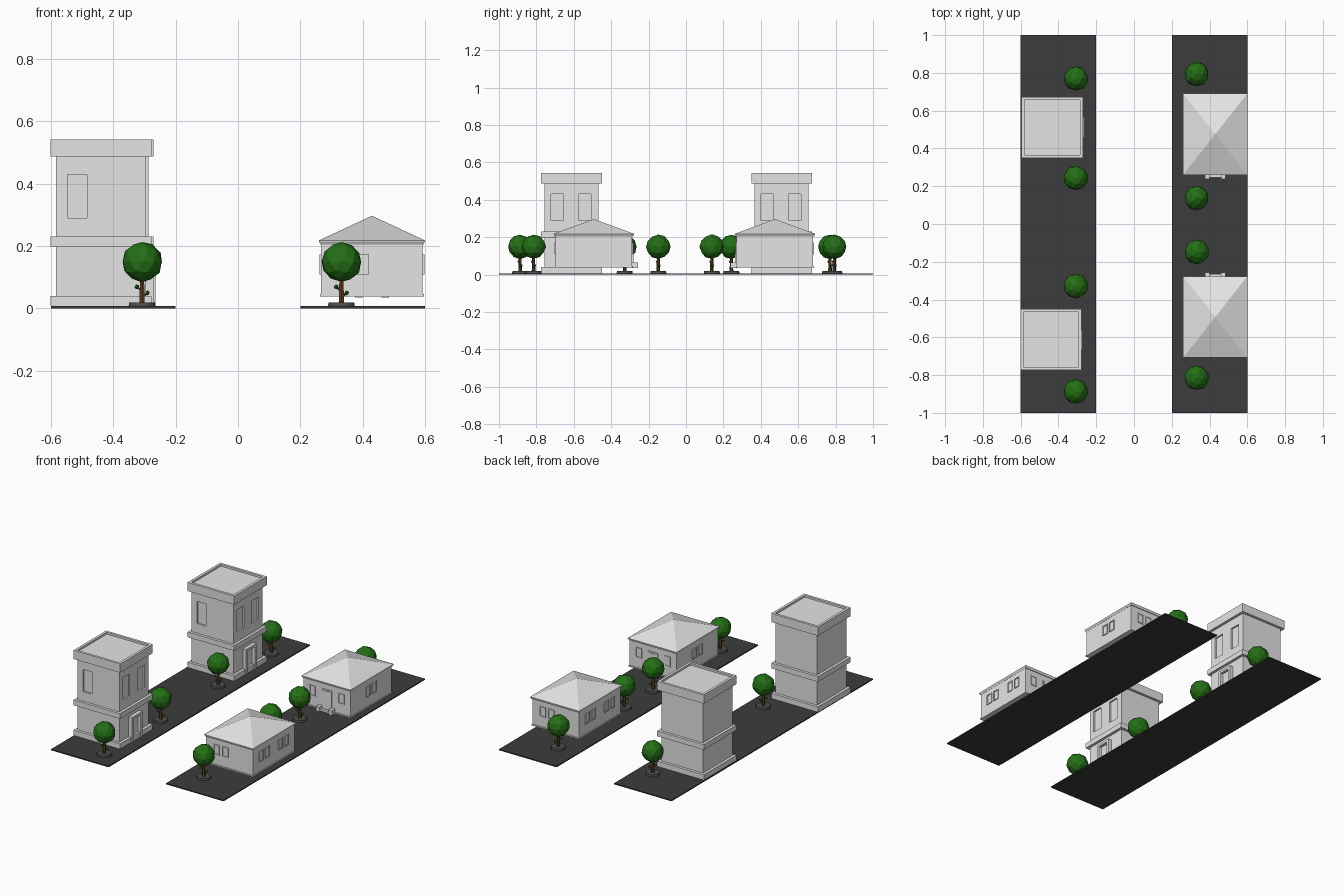
import bpy, bmesh, math, random
from mathutils import Matrix, Vector

if "Cube" in bpy.data.objects:
    bpy.data.objects.remove(bpy.data.objects["Cube"])

random.seed(4)


def material(name, rgb):
    m = bpy.data.materials.new(name)
    m.diffuse_color = (*rgb, 1)
    m.use_nodes = True
    m.node_tree.nodes["Principled BSDF"].inputs["Base Color"].default_value = m.diffuse_color
    return m


GREY = material("light grey", (0.78, 0.78, 0.78))
ASPHALT = material("dark asphalt", (0.045, 0.045, 0.045))
RING = material("planter grey", (0.075, 0.075, 0.075))
LEAF = material("leaf green", (0.018, 0.16, 0.008))
BARK = material("bark brown", (0.12, 0.05, 0.018))


def finish(name, bm, mat, matrix=None):
    if matrix:
        bm.transform(matrix)
    bmesh.ops.recalc_face_normals(bm, faces=bm.faces)
    me = bpy.data.meshes.new(name)
    bm.to_mesh(me)
    bm.free()
    me.materials.append(mat)
    ob = bpy.data.objects.new(name, me)
    bpy.context.collection.objects.link(ob)
    return ob


def box(name, x0, x1, y0, y1, z0, z1, mat=GREY, matrix=None):
    bm = bmesh.new()
    bmesh.ops.create_cube(bm, size=1)
    for v in bm.verts:
        v.co = ((x0 + x1) / 2 + v.co.x * (x1 - x0),
                (y0 + y1) / 2 + v.co.y * (y1 - y0),
                (z0 + z1) / 2 + v.co.z * (z1 - z0))
    return finish(name, bm, mat, matrix)


def stacked(name, rings, matrix, mat=GREY):
    """Skin rectangular rings given as (half x, half y, z)."""
    bm = bmesh.new()
    loops = [[bm.verts.new((sx * hx, sy * hy, z))
              for sx, sy in ((-1, -1), (1, -1), (1, 1), (-1, 1))]
             for hx, hy, z in rings]
    for a, b in zip(loops, loops[1:]):
        for i in range(4):
            j = (i + 1) % 4
            bm.faces.new((a[i], a[j], b[j], b[i]))
    bm.faces.new(loops[0][::-1])
    bm.faces.new(loops[-1])
    bmesh.ops.remove_doubles(bm, verts=bm.verts, dist=1e-5)
    return finish(name, bm, mat, matrix)


def cut(target, cutters):
    """Cut recesses into a wall and discard the helpers."""
    for c in cutters:
        c.hide_render = True
        mod = target.modifiers.new("recess", 'BOOLEAN')
        mod.operation = 'DIFFERENCE'
        mod.solver = 'EXACT'
        mod.object = c
    bpy.context.view_layer.objects.active = target
    for mod in list(target.modifiers):
        bpy.ops.object.modifier_apply(modifier=mod.name)
    for c in cutters:
        bpy.data.objects.remove(c)


def tower(cx, cy):
    m = Matrix.Translation((cx, cy, 0))
    W, B, D = 0.162, 0.145, 0.010
    # plinth, ground floor, cornice, upper floor, crown with sunken roof
    box("tower_plinth", -W, W, -W, W, 0.007, 0.04, matrix=m)
    box("tower_ground_floor", -B, B, -B, B, 0.04, 0.197, matrix=m)
    box("tower_cornice", -W, W, -W, W, 0.197, 0.23, matrix=m)
    upper = box("tower_upper_floor", -B, B, -B, B, 0.23, 0.487, matrix=m)
    R = W - 0.016
    stacked("tower_crown", [(W, W, 0.487), (W, W, 0.542), (R, R, 0.542), (R, R, 0.53)], m)
    # recessed windows: one at the front, two on the street side
    cut(upper, [
        box("cutter", -0.107, -0.045, -B - 0.02, -B + D, 0.29, 0.43, matrix=m),
        box("cutter", B - D, B + 0.02, -0.11, -0.042, 0.29, 0.43, matrix=m),
        box("cutter", B - D, B + 0.02, 0.036, 0.104, 0.29, 0.43, matrix=m)])
    # street door with frame
    for s in (-1, 1):
        y = s * 0.043
        box("tower_door_jamb", B - 0.005, W + 0.006, y - 0.009, y + 0.009, 0.007, 0.15, matrix=m)
    box("tower_door_lintel", B - 0.005, W + 0.006, -0.052, 0.052, 0.15, 0.165, matrix=m)
    box("tower_door", B - 0.005, B + 0.004, -0.034, 0.034, 0.04, 0.15, matrix=m)


def window(m, u, side):
    """Framed window on a wall; u runs along the wall."""
    hx, hy = 0.163, 0.205
    w, t, z0, z1, f = 0.021, 0.005, 0.108, 0.172, 0.006

    def plate(name, u0, u1, a, b, d):
        if side in "LR":
            s = 1 if side == "R" else -1
            xs = sorted((s * (hx - 0.002), s * (hx + d)))
            box(name, *xs, u0, u1, a, b, matrix=m)
        else:
            s = 1 if side == "B" else -1
            ys = sorted((s * (hy - 0.002), s * (hy + d)))
            box(name, u0, u1, *ys, a, b, matrix=m)

    plate("window_frame", u - w, u - w + f, z0, z1, t)
    plate("window_frame", u + w - f, u + w, z0, z1, t)
    plate("window_head", u - w + f, u + w - f, z1 - f, z1, t)
    plate("window_sill", u - w + f, u + w - f, z0, z0 + f, t)
    plate("window_pane", u - w + f, u + w - f, z0 + f, z1 - f, 0.001)


def house(cx, cy, angle):
    m = Matrix.Translation((cx, cy, 0)) @ Matrix.Rotation(angle, 4, 'Z')
    # raised base, walls and hipped roof
    box("house_base", -0.167, 0.167, -0.209, 0.209, 0.037, 0.045, matrix=m)
    box("house_walls", -0.163, 0.163, -0.205, 0.205, 0.045, 0.208, matrix=m)
    stacked("house_roof", [(0.164, 0.209, 0.204), (0.17, 0.215, 0.214),
                           (0.17, 0.215, 0.218), (0, 0, 0.297)], m)
    # window pairs
    for c, side in ((-0.095, "L"), (0.095, "L"), (0.0, "R")):
        for o in (-0.03, 0.03):
            window(m, c + o, side)
    for u, side in ((0.03, "B"), (0.09, "B"), (-0.1, "F"), (0.1, "F")):
        window(m, u, side)
    # door and steps
    box("house_door_frame", -0.033, 0.033, -0.21, -0.203, 0.045, 0.172, matrix=m)
    box("house_door", -0.025, 0.025, -0.213, -0.209, 0.045, 0.164, matrix=m)
    for s in (-1, 1):
        x = s * 0.043
        box("step_side", x - 0.012, x + 0.012, -0.236, -0.2, 0.035, 0.065, matrix=m)
    box("step", -0.031, 0.031, -0.228, -0.2, 0.037, 0.05, matrix=m)


def cylinder(name, a, b, r0, r1, sides, mat):
    a, b = Vector(a), Vector(b)
    bm = bmesh.new()
    bmesh.ops.create_cone(bm, cap_ends=True, segments=sides, radius1=r0,
                          radius2=r1, depth=(b - a).length)
    rot = (b - a).to_track_quat('Z', 'Y').to_matrix().to_4x4()
    return finish(name, bm, mat, Matrix.Translation((a + b) / 2) @ rot)


def leaf_ball(name, p, r, level, jitter=0.0):
    bm = bmesh.new()
    bmesh.ops.create_icosphere(bm, subdivisions=level, radius=r)
    for v in bm.verts:
        v.co *= 1 + random.uniform(-jitter, jitter)
    return finish(name, bm, LEAF, Matrix.Translation(p))


def tree(x, y):
    # planter disc, trunk, twigs and canopy
    cylinder("planter", (x, y, 0.007), (x, y, 0.019), 0.043, 0.041, 12, RING)
    cylinder("trunk", (x, y, 0.015), (x, y, 0.11), 0.010, 0.007, 6, BARK)
    for s, z in ((1, 0.035), (-1, 0.055)):
        tip = (x + s * 0.017, y + s * 0.006, z + 0.014)
        cylinder("twig", (x, y, z), tip, 0.004, 0.003, 5, BARK)
        leaf_ball("twig_leaves", tip, 0.008, 1)
    leaf_ball("canopy", (x, y, 0.149), 0.065, 2, 0.03)


# ground strips
for s in (-1, 1):
    box("ground_strip", *sorted((s * 0.2, s * 0.6)), -1, 1, 0, 0.007, ASPHALT)

tower(-0.44, -0.612)
tower(-0.433, 0.511)
house(0.43, -0.4925, math.pi)
house(0.43, 0.475, 0)

for y in (0.77, 0.243, -0.328, -0.887):
    tree(-0.308, y)
for y in (0.793, 0.138, -0.148, -0.815):
    tree(0.332, y)
